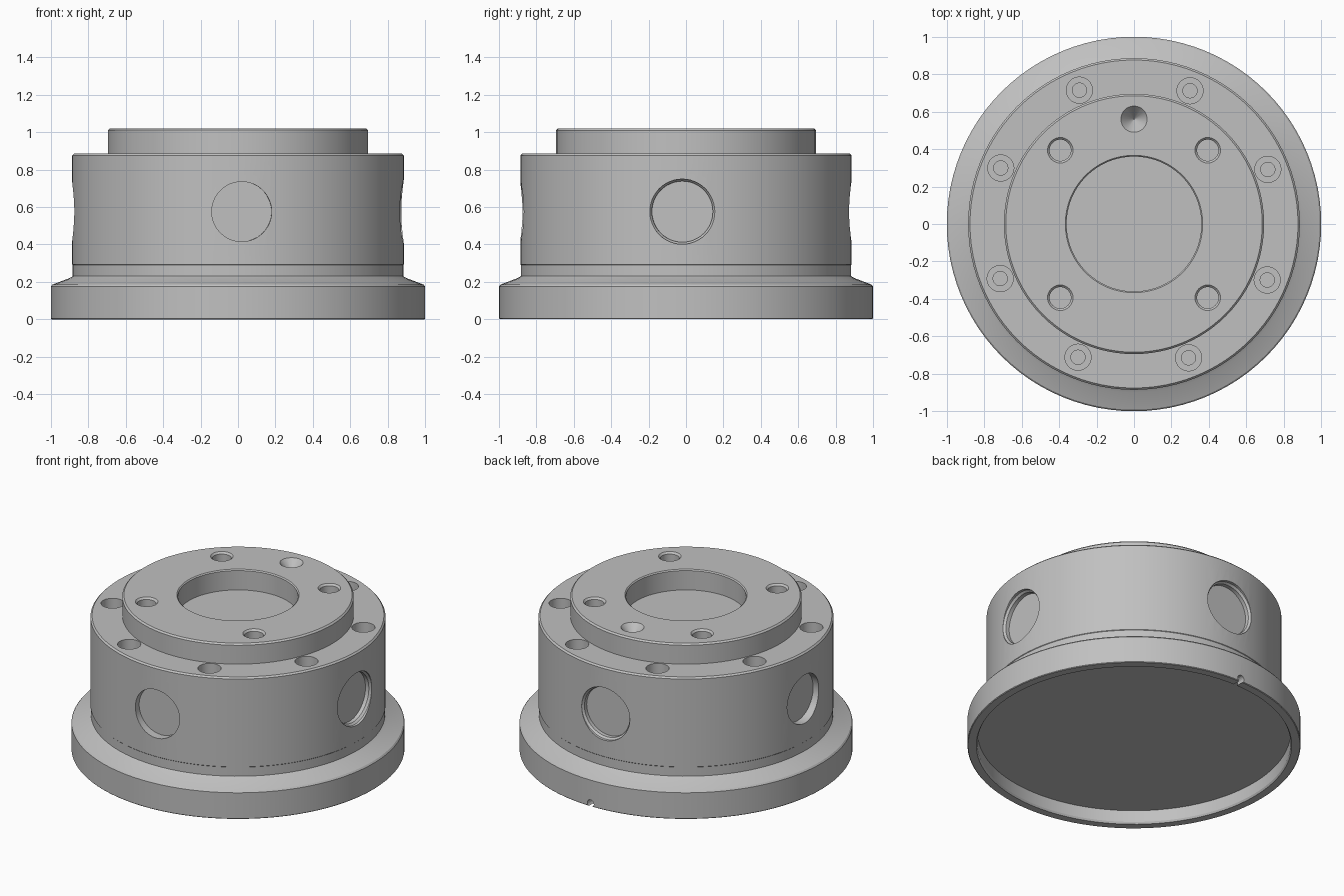
import bpy, math
from mathutils import Matrix, Vector

cube = bpy.data.objects.get("Cube")
if cube:
    bpy.data.objects.remove(cube, do_unlink=True)

GREY = (0.53, 0.53, 0.53, 1.0)
metal = bpy.data.materials.new("machined grey")
metal.use_nodes = True
metal.diffuse_color = GREY
metal.node_tree.nodes["Principled BSDF"].inputs["Base Color"].default_value = GREY


def lathe(name, profile, sides=96, closed=False, matrix=Matrix()):
    """Turn an upward (radius, height) profile; cap both ends or close it into a ring."""
    verts, faces = [], []
    n = len(profile)
    for r, z in profile:
        for i in range(sides):
            a = math.tau * i / sides
            verts.append((r * math.cos(a), r * math.sin(a), z))
    for k in range(n if closed else n - 1):
        lower, upper = k * sides, ((k + 1) % n) * sides
        for i in range(sides):
            j = (i + 1) % sides
            faces.append((lower + i, lower + j, upper + j, upper + i))
    if not closed:
        faces.append(tuple(reversed(range(sides))))
        faces.append(tuple(range((n - 1) * sides, n * sides)))
    mesh = bpy.data.meshes.new(name)
    mesh.from_pydata(verts, [], faces)
    mesh.materials.append(metal)
    obj = bpy.data.objects.new(name, mesh)
    bpy.context.collection.objects.link(obj)
    obj.matrix_world = matrix
    return obj


def cut(target, cutter):
    """Subtract a cutter from the target and remove the cutter."""
    cutter.hide_render = True
    mod = target.modifiers.new("cut", "BOOLEAN")
    mod.operation, mod.solver, mod.object = "DIFFERENCE", "EXACT", cutter
    select(target)
    bpy.ops.object.modifier_apply(modifier=mod.name)
    bpy.data.objects.remove(cutter, do_unlink=True)


def select(obj):
    bpy.ops.object.select_all(action="DESELECT")
    obj.select_set(True)
    bpy.context.view_layer.objects.active = obj


def polar(radius, degrees, z=0):
    a = math.radians(degrees)
    return Vector((radius * math.cos(a), radius * math.sin(a), z))


BODY_TOP, CAP_TOP = 0.885, 1.02

# Housing: recessed underside, wide foot, sloped shoulder, drum
housing = lathe("housing", [
    (0.94, 0.09), (0.94, 0.012), (0.947, 0), (0.996, 0), (1, 0.004),
    (1, 0.175), (0.992, 0.185), (0.9, 0.22), (0.883, 0.23), (0.883, 0.29),
    (0.886, 0.293), (0.886, 0.875), (0.876, BODY_TOP)])

# Raised ring on top, with an open centre
cap = lathe("cap_ring", [
    (0.36, BODY_TOP), (0.695, BODY_TOP), (0.695, CAP_TOP - 0.01),
    (0.685, CAP_TOP), (0.367, CAP_TOP), (0.36, CAP_TOP - 0.007)], closed=True)

# Eight counterbored screw holes around the drum's top
for k in range(8):
    place = Matrix.Translation(polar(0.772, 22.2 + 45 * k, BODY_TOP))
    cut(housing, lathe("screw_hole", [(0.038, -0.4), (0.038, -0.13), (0.07, -0.13), (0.07, 0.05)],
                       32, matrix=place))

# Four shallow round ports in the drum's side; two have a chamfered mouth
plain = [(0.16, 0.83), (0.16, 1.05)]
chamfered = [(0.163, 0.83), (0.163, 0.855), (0.174, 0.868), (0.174, 1.05)]
for k, profile in enumerate((chamfered, chamfered, plain, plain)):
    angle = 90 * k + (1.3 if k % 2 == 0 else -1.3) * (-1)
    direction = polar(1, angle)
    place = Matrix.Translation((0, 0, 0.575)) @ direction.to_track_quat("Z", "Y").to_matrix().to_4x4()
    cut(housing, lathe("side_port", profile, 48, matrix=place))

# Small drain notch through the back of the foot
place = Matrix.Translation((0, 0, 0.02)) @ Matrix.Rotation(-math.pi / 2, 4, "X")
cut(housing, lathe("drain_notch", [(0.024, 0.9), (0.024, 1.1)], 16, matrix=place))

# Four chamfered holes through the cap
for k in range(4):
    place = Matrix.Translation(polar(0.557, 45 + 90 * k, CAP_TOP))
    cut(cap, lathe("cap_hole", [(0.057, -0.2), (0.057, -0.012), (0.07, 0.002), (0.07, 0.05)],
                   32, matrix=place))

# Conical locating dimple near the back of the cap
place = Matrix.Translation((0, 0.56, CAP_TOP))
cut(cap, lathe("dimple", [(0.002, -0.08), (0.07, 0), (0.07, 0.05)], 32, matrix=place))

for obj in (housing, cap):
    select(obj)
    bpy.ops.object.shade_smooth_by_angle(angle=math.radians(20))
